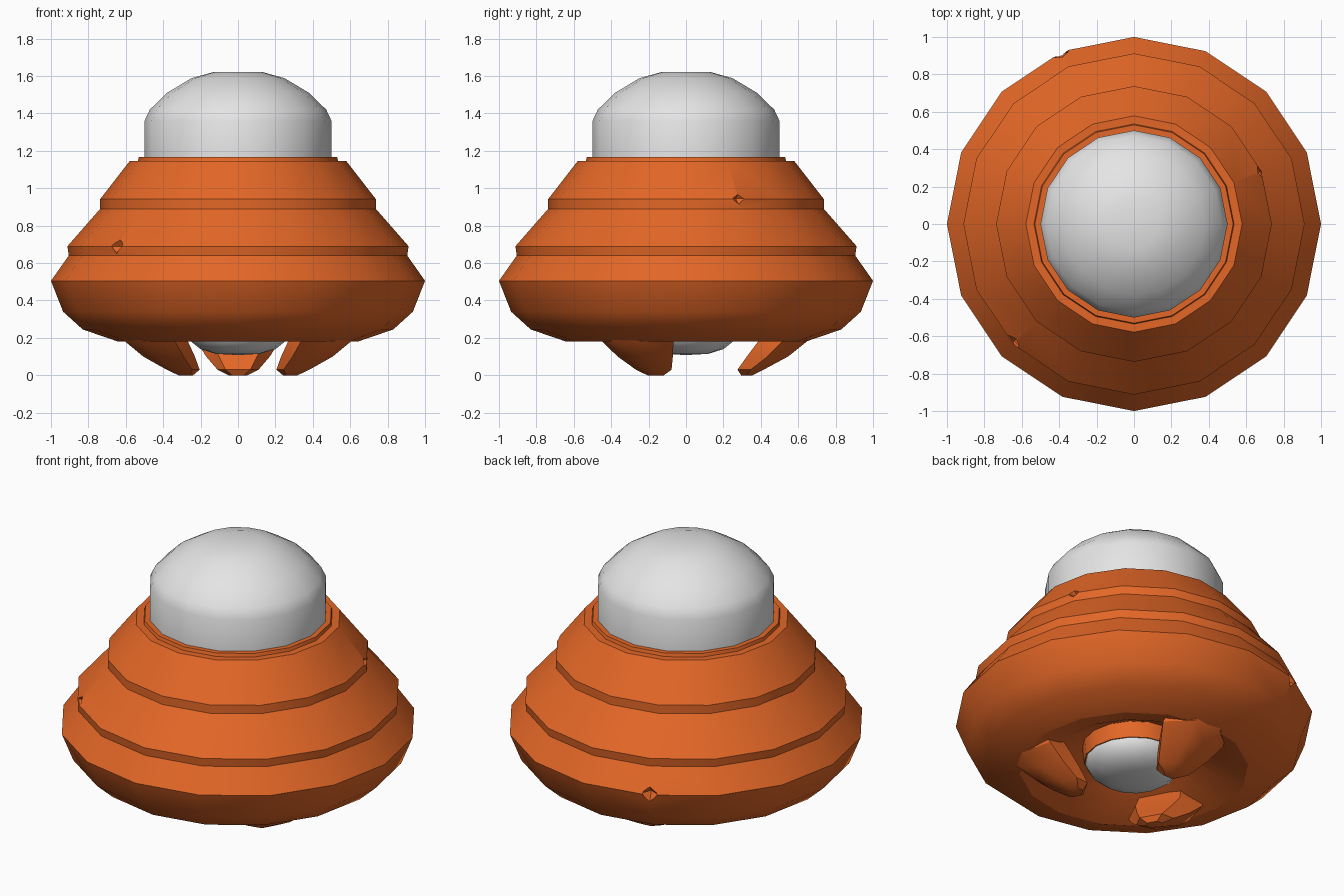
import bpy, bmesh, math
from mathutils import Vector, Matrix

if "Cube" in bpy.data.objects:
    bpy.data.objects.remove(bpy.data.objects["Cube"])

SIDES = 16


def make_material(name, rgb):
    m = bpy.data.materials.new(name)
    m.diffuse_color = (*rgb, 1)
    m.use_nodes = True
    m.node_tree.nodes["Principled BSDF"].inputs["Base Color"].default_value = m.diffuse_color
    return m


orange = make_material("orange paint", (0.77, 0.135, 0.02))
white = make_material("pale grey", (0.78, 0.78, 0.78))


def finish(name, bm, mat):
    bmesh.ops.recalc_face_normals(bm, faces=bm.faces[:])
    mesh = bpy.data.meshes.new(name)
    bm.to_mesh(mesh)
    bm.free()
    mesh.materials.append(mat)
    ob = bpy.data.objects.new(name, mesh)
    bpy.context.collection.objects.link(ob)
    return ob


def smooth(ob, degrees=34):
    bpy.ops.object.select_all(action='DESELECT')
    ob.select_set(True)
    bpy.context.view_layer.objects.active = ob
    bpy.ops.object.shade_smooth_by_angle(angle=math.radians(degrees))


def loft(rings, bm):
    """Skin a list of vertex rings with quads; a ring of one is a pole."""
    for a, b in zip(rings, rings[1:]):
        n = max(len(a), len(b))
        for i in range(n):
            j = (i + 1) % n
            quad = [a[i % len(a)], a[j % len(a)], b[j % len(b)], b[i % len(b)]]
            bm.faces.new(list(dict.fromkeys(quad)))


def lathe(name, profile, mat):
    bm = bmesh.new()
    rings = []
    for r, z in profile:
        n = SIDES if r > 0 else 1
        rings.append([bm.verts.new((r * math.cos(2 * math.pi * i / SIDES),
                                    r * math.sin(2 * math.pi * i / SIDES), z))
                      for i in range(n)])
    loft(rings, bm)
    return finish(name, bm, mat)


# Stepped hull with a dished underside and a short collar below
hull = lathe("hull", [
    (0, 0.24), (0.28, 0.23), (0.29, 0.325), (0.48, 0.225), (0.64, 0.18),
    (0.83, 0.245), (0.935, 0.34), (1.0, 0.505),
    (0.905, 0.64), (0.912, 0.69), (0.737, 0.89), (0.737, 0.942),
    (0.578, 1.147), (0.535, 1.147), (0.53, 1.167), (0, 1.167)], orange)

# Small battle chips cut into the hull edges: x, y, z, size
for k, (x, y, z, s) in enumerate([(-0.64, -0.625, 0.69, 0.05),
                                  (0.675, 0.28, 0.945, 0.035),
                                  (-0.385, 0.905, 0.505, 0.05)]):
    bm = bmesh.new()
    bmesh.ops.create_uvsphere(bm, u_segments=4, v_segments=2, radius=s)
    bmesh.ops.transform(bm, verts=bm.verts[:],
                        matrix=Matrix.Translation((x, y, z))
                        @ Matrix.Rotation(math.atan2(y, x), 4, 'Z'))
    cutter = finish(f"chip_cutter_{k + 1}", bm, orange)
    cutter.hide_render = True
    cutter.hide_set(True)
    mod = hull.modifiers.new(f"chip_{k + 1}", 'BOOLEAN')
    mod.operation = 'DIFFERENCE'
    mod.solver = 'EXACT'
    mod.object = cutter
dg = bpy.context.evaluated_depsgraph_get()
hull_mesh = bpy.data.meshes.new_from_object(hull.evaluated_get(dg))
hull.modifiers.clear()
hull.data = hull_mesh
for ob in [o for o in bpy.data.objects if o.name.startswith("chip_cutter")]:
    bpy.data.objects.remove(ob)
smooth(hull)

# Upper dome
smooth(lathe("upper_dome", [
    (0, 1.15), (0.5, 1.15), (0.5, 1.36), (0.472, 1.42), (0.38, 1.51),
    (0.25, 1.588), (0.13, 1.622), (0, 1.622)], white))

# Lower dome inside the collar
smooth(lathe("lower_dome", [
    (0, 0.25), (0.275, 0.25), (0.272, 0.22), (0.25, 0.18), (0.2, 0.14),
    (0.12, 0.115), (0, 0.108)], white))

# Three claw feet: z, centre distance, half depth, half width
SECTIONS = [(0.30, 0.58, 0.13, 0.20), (0.18, 0.515, 0.13, 0.22),
            (0.10, 0.435, 0.11, 0.17), (0.03, 0.345, 0.07, 0.11),
            (0.0, 0.325, 0.03, 0.05)]
for k, deg in enumerate((90, 210, 330)):
    bm = bmesh.new()
    turn = Matrix.Rotation(math.radians(deg), 3, 'Z')
    rings = []
    for z, c, d, w in SECTIONS:
        # flat inner face, tapered outer face
        outline = [(-d, -0.6 * w), (0, -w), (d, -0.4 * w),
                   (d, 0.4 * w), (0, w), (-d, 0.6 * w)]
        rings.append([bm.verts.new(turn @ Vector((c + u, v, z)))
                      for u, v in outline])
    loft(rings, bm)
    bm.faces.new(rings[0])
    bm.faces.new(rings[-1])
    smooth(finish(f"claw_foot_{k + 1}", bm, orange), 30)
